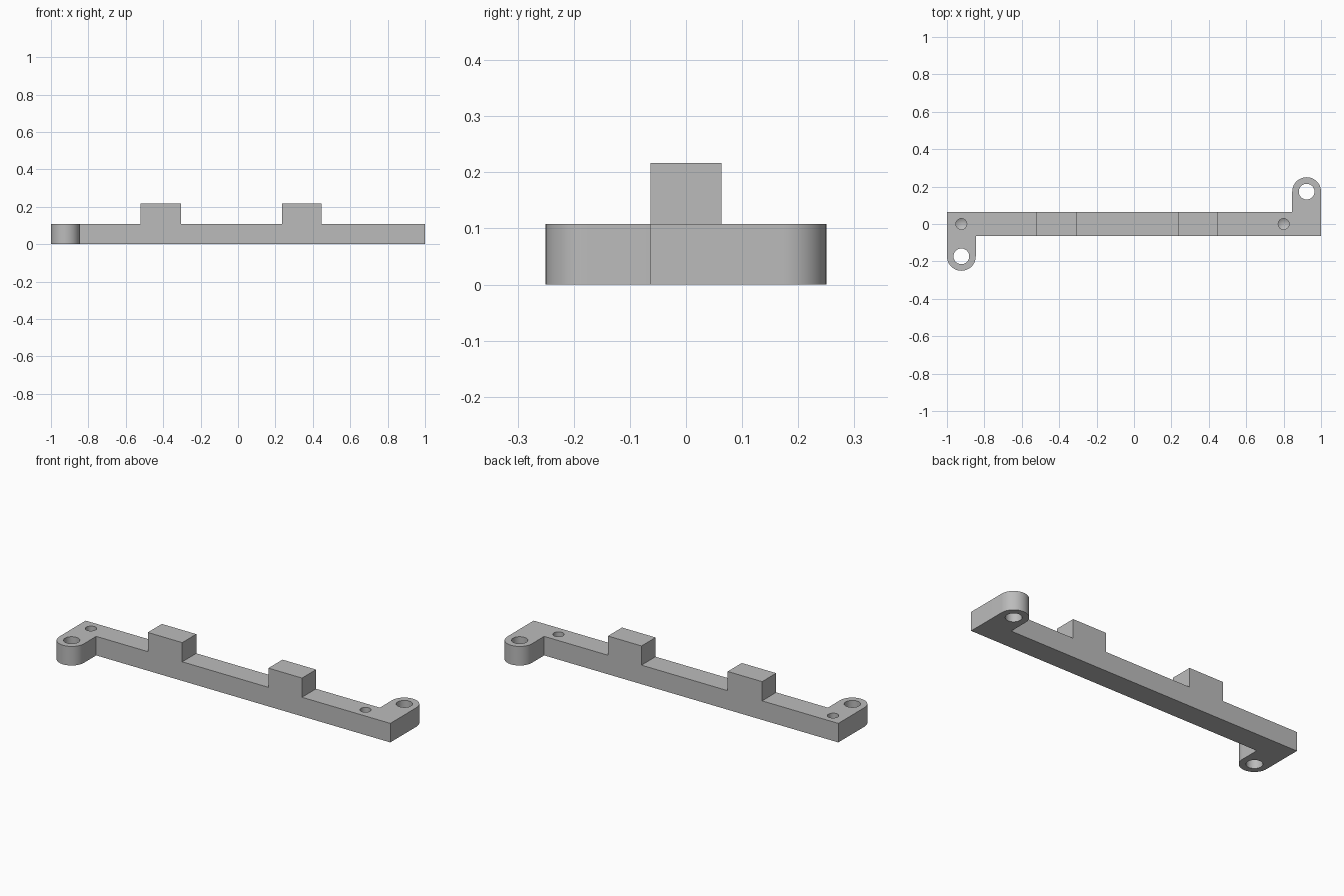
import bpy, bmesh
from math import cos, sin, pi
from mathutils import Matrix, Vector

cube = bpy.data.objects.get("Cube")
if cube:
    bpy.data.objects.remove(cube)

HALF_W, H, POST_H = 0.063, 0.108, 0.217    # bar half width, bar height, post height
LUG_R, LUG_Y = 0.077, 0.173                # lug radius and hole centre
LUG_X = 1 - LUG_R

grey = bpy.data.materials.new("plain grey")
grey.use_nodes = True
grey.diffuse_color = (0.5, 0.5, 0.5, 1)
grey.node_tree.nodes["Principled BSDF"].inputs["Base Color"].default_value = (0.5, 0.5, 0.5, 1)


def finish(name, bm):
    bmesh.ops.recalc_face_normals(bm, faces=bm.faces[:])
    mesh = bpy.data.meshes.new(name)
    bm.to_mesh(mesh)
    bm.free()
    mesh.materials.append(grey)
    obj = bpy.data.objects.new(name, mesh)
    bpy.context.collection.objects.link(obj)
    return obj


def extrude(name, points, direction):
    bm = bmesh.new()
    face = bm.faces.new([bm.verts.new(p) for p in points])
    out = bmesh.ops.extrude_face_region(bm, geom=[face])
    verts = [v for v in out["geom"] if isinstance(v, bmesh.types.BMVert)]
    bmesh.ops.translate(bm, verts=verts, vec=Vector(direction))
    return finish(name, bm)


def drill(name, x, y, r, low, high, tip=0):
    """Cylindrical cutter, with an optional conical point below it."""
    bm = bmesh.new()
    n = 48
    rings = [[bm.verts.new((x + r * cos(2 * pi * i / n), y + r * sin(2 * pi * i / n), z))
              for i in range(n)] for z in (low, high)]
    for i in range(n):
        j = (i + 1) % n
        bm.faces.new((rings[0][i], rings[0][j], rings[1][j], rings[1][i]))
    bm.faces.new(rings[1])
    if tip:
        point = bm.verts.new((x, y, low - tip))
        for i in range(n):
            bm.faces.new((rings[0][i], point, rings[0][(i + 1) % n]))
    else:
        bm.faces.new(rings[0])
    return finish(name, bm)


def combine(target, other, operation):
    mod = target.modifiers.new(other.name, "BOOLEAN")
    mod.operation, mod.solver, mod.object = operation, "EXACT", other
    bpy.context.view_layer.objects.active = target
    bpy.ops.object.modifier_apply(modifier=mod.name)
    bpy.data.objects.remove(other)


# Bar with its two raised posts, as one front profile
profile = [(-1, 0), (1, 0), (1, H)]
for left, right in ((0.235, 0.446), (-0.522, -0.306)):
    profile += [(right, H), (right, POST_H), (left, POST_H), (left, H)]
profile.append((-1, H))
bracket = extrude("mounting_bar", [(x, -HALF_W, z) for x, z in profile], (0, 2 * HALF_W, 0))

# Rounded end lugs: back on the left, front on the right, with through holes
for side, name in ((1, "left_lug"), (-1, "right_lug")):
    arc = [(LUG_R * cos(pi * i / 32), LUG_Y + LUG_R * sin(pi * i / 32)) for i in range(33)]
    outline = arc + [(-LUG_R, -HALF_W), (LUG_R, -HALF_W)]
    points = [(side * (LUG_X + x), side * y, 0) for x, y in outline]
    combine(bracket, extrude(name, points, (0, 0, H)), "UNION")
    hole = drill("lug_hole", side * LUG_X, side * LUG_Y, 0.042, -0.1, H + 0.1)
    combine(bracket, hole, "DIFFERENCE")

# Blind pilot holes with conical bottoms
for x in (-LUG_X, 0.8):
    combine(bracket, drill("pilot_hole", x, 0, 0.029, 0.045, H + 0.1, 0.017), "DIFFERENCE")

bpy.ops.object.select_all(action="DESELECT")
bracket.select_set(True)
bpy.context.view_layer.objects.active = bracket
bpy.ops.object.shade_smooth_by_angle()
